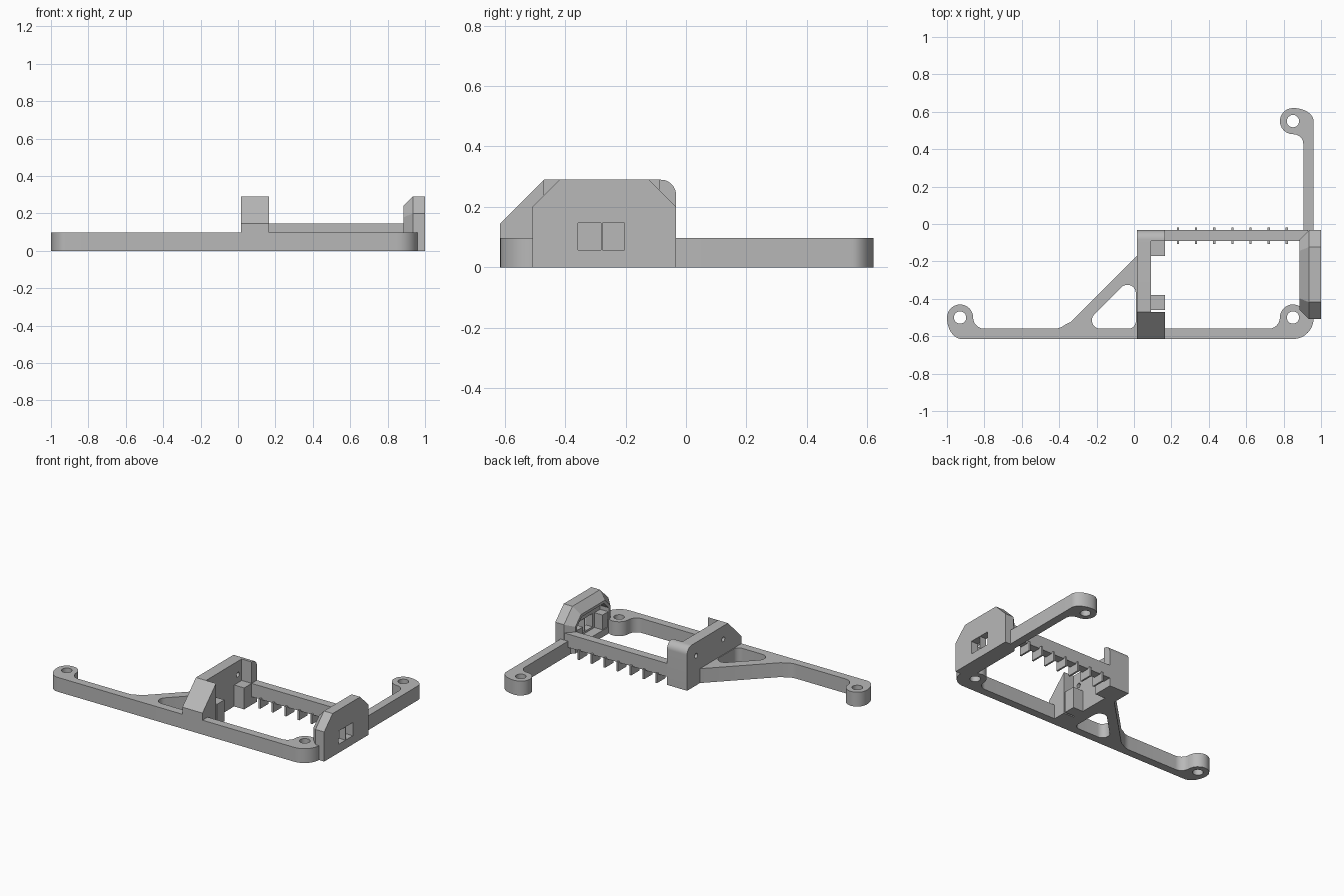
import bpy, bmesh
from math import cos, sin, radians
from mathutils import Matrix

cube = bpy.data.objects.get("Cube")
if cube:
    bpy.data.objects.remove(cube)

gray = bpy.data.materials.new("plain gray")
gray.use_nodes = True
COLOR = (0.48, 0.48, 0.48, 1)
gray.diffuse_color = COLOR
gray.node_tree.nodes["Principled BSDF"].inputs["Base Color"].default_value = COLOR

UP = Matrix.Identity(4)
# profile (u, v) becomes (y, z), extruded along x
SIDE = Matrix(((0, 0, 1, 0), (1, 0, 0, 0), (0, 1, 0, 0), (0, 0, 0, 1)))
parts = []


def arc(cx, cy, r, a, b, ry=None, n=12):
    ry = ry or r
    angles = [radians(a + (b - a) * i / n) for i in range(n + 1)]
    return [(cx + r * cos(t), cy + ry * sin(t)) for t in angles]


def circle(cx, cy, r):
    return arc(cx, cy, r, 0, 360, n=24)[:-1]


def finish(name, bm):
    bmesh.ops.remove_doubles(bm, verts=bm.verts, dist=0.0002)
    bmesh.ops.recalc_face_normals(bm, faces=bm.faces)
    mesh = bpy.data.meshes.new(name)
    bm.to_mesh(mesh)
    bm.free()
    mesh.materials.clear()
    mesh.materials.append(gray)
    ob = bpy.data.objects.new(name, mesh)
    bpy.context.scene.collection.objects.link(ob)
    parts.append(ob)


def prism(name, loops, lo, hi, frame=UP):
    """Extrude an outline, with any further loops as holes, from lo to hi."""
    curve = bpy.data.curves.new(name + " outline", "CURVE")
    curve.dimensions = "2D"
    curve.fill_mode = "BOTH"
    curve.extrude = (hi - lo) / 2
    for loop in loops:
        spline = curve.splines.new("POLY")
        spline.points.add(len(loop) - 1)
        for p, (u, v) in zip(spline.points, loop):
            p.co = (u, v, 0, 1)
        spline.use_cyclic_u = True
    helper = bpy.data.objects.new(name + " outline", curve)
    bm = bmesh.new()
    temp = bpy.data.meshes.new_from_object(helper)
    bm.from_mesh(temp)
    bm.transform(frame @ Matrix.Translation((0, 0, (lo + hi) / 2)))
    bpy.data.objects.remove(helper)
    bpy.data.curves.remove(curve)
    bpy.data.meshes.remove(temp)
    finish(name, bm)


def box(name, x0, x1, y0, y1, z0, z1):
    prism(name, [[(x0, y0), (x1, y0), (x1, y1), (x0, y1)]], z0, z1)


H = 0.097       # base thickness
FRONT = -0.615
BACK = -0.033

# Front rail with two screw lugs and the triangular brace
rail = (arc(0.85, -0.505, 0.11, -90, 0) + [(0.96, -0.42), (0.9, -0.42)]
        + arc(0.85, -0.5, 0.07, 60, 180)
        + arc(0.72, -0.5, 0.06, 0, -90)
        + [(0.05, -0.56), (0.05, -0.2), (0.02, -0.165)]
        + [(-0.34, -0.525)] + arc(-0.43, -0.46, 0.1, -50, -90, n=6)
        + arc(-0.8, -0.5, 0.06, -90, -180)
        + arc(-0.93, -0.5, 0.07, 0, 180)
        + arc(-0.92, -0.5, 0.08, 180, 270, ry=0.115))
window = (arc(-0.18, -0.515, 0.045, 270, 135)
          + arc(-0.035, -0.37, 0.045, 135, 0)
          + arc(-0.03, -0.52, 0.04, 0, -90))
prism("front_rail", [rail, window, circle(0.85, -0.5, 0.033),
                     circle(-0.93, -0.5, 0.033)], 0, H)

# Rear arm with its lug
arm = ([(0.905, -0.06), (0.96, -0.06)]
       + arc(0.85, 0.55, 0.11, 0, 90, ry=0.07)
       + arc(0.85, 0.55, 0.07, 90, 270)
       + arc(0.85, 0.43, 0.055, 90, 0, ry=0.05))
prism("rear_arm", [arm, circle(0.85, 0.55, 0.033)], 0, H)

# Middle bracket: upright wall, rear return and front gusset
round_top = arc(-0.083, 0.24, 0.05, 90, 0)
slope = [(FRONT, 0), (FRONT, 0.145), (-0.47, 0.29)]
prism("bracket_wall", [slope + round_top + [(BACK, 0)],
                       circle(-0.13, 0.2, 0.016), circle(-0.42, 0.2, 0.016)],
      0.015, 0.09, SIDE)
prism("bracket_return", [[(-0.09, 0), (-0.09, 0.29)] + round_top + [(BACK, 0)]],
      0.09, 0.165, SIDE)
prism("bracket_gusset", [slope + [(-0.47, 0)]], 0.09, 0.165, SIDE)

# Seats for the held part, two at each end
for side, x0, x1 in (("bracket", 0.09, 0.165), ("end", 0.89, 0.95)):
    box(side + "_rear_seat", x0, x1, -0.17, -0.09, 0, 0.145)
    box(side + "_front_seat", x0, x1, -0.46, -0.38, 0, 0.145)

# Rear beam with hanging comb teeth
box("rear_beam", 0.165, 0.93, -0.09, BACK, 0.055, 0.145)
for i in range(7):
    x = 0.235 + i * 0.097
    box(f"comb_tooth_{i + 1}", x - 0.006, x + 0.006, -0.106, -0.018, 0, 0.065)


# End plate with two slots
def arch(d, floor=0.0):
    """Chamfered arch outline shrunk by d, resting at the floor height."""
    y0, y1, top = -0.508 + d, BACK - d, 0.29 - d
    c = 0.09 - 0.59 * d
    return [(y0, floor), (y0, top - c), (y0 + c, top),
            (y1 - c, top), (y1, top - c), (y1, floor)]


def slot(y0, y1):
    return [(y0, 0.058), (y1, 0.058), (y1, 0.147), (y0, 0.147)]


prism("end_plate", [arch(0), slot(-0.358, -0.281), slot(-0.276, -0.203)],
      0.95, 1.0, SIDE)

# Bevelled rim around the inner side of the end plate
bm = bmesh.new()
rings = []
for x, loop in ((0.95, arch(0)), (0.935, arch(0)), (0.885, arch(0.05)),
                (0.885, arch(0.068, 0.045)), (0.95, arch(0.068, 0.045))):
    rings.append([bm.verts.new((x, y, z)) for y, z in loop])
for a, b in zip(rings, rings[1:]):
    for i in range(len(a)):
        j = (i + 1) % len(a)
        bm.faces.new((a[i], a[j], b[j], b[i]))
finish("end_rim", bm)

# Smooth the round lugs, keep hard edges sharp
bpy.ops.object.select_all(action="DESELECT")
for ob in parts:
    ob.select_set(True)
bpy.context.view_layer.objects.active = parts[0]
bpy.ops.object.shade_smooth_by_angle(angle=radians(30))
